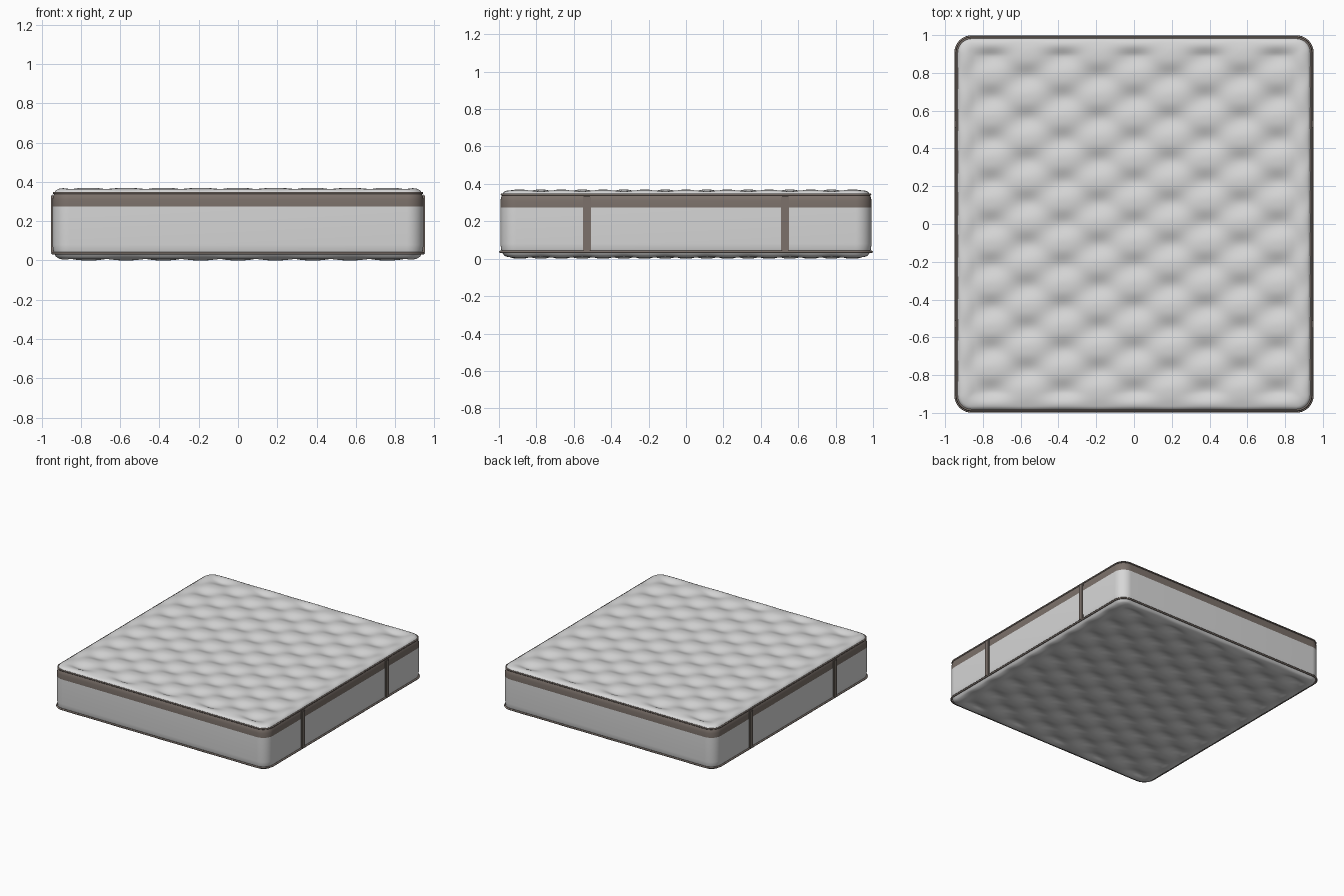
import bpy, bmesh
from math import sin, cos, pi, sqrt, hypot

if "Cube" in bpy.data.objects:
    bpy.data.objects.remove(bpy.data.objects["Cube"], do_unlink=True)

HX, HY, R = 0.944, 0.992, 0.085      # half sizes and corner radius
Z_LOW, Z_BAND, Z_TOP = 0.037, 0.275, 0.343


def material(name, rgb):
    m = bpy.data.materials.new(name)
    m.use_nodes = True
    m.diffuse_color = (*rgb, 1)
    m.node_tree.nodes["Principled BSDF"].inputs["Base Color"].default_value = (*rgb, 1)
    return m


FABRIC = material("light fabric", (0.68, 0.68, 0.68))
TRIM = material("brown trim", (0.2, 0.165, 0.145))


def finish(bm, name, mats, angle=50):
    me = bpy.data.meshes.new(name)
    bmesh.ops.recalc_face_normals(bm, faces=bm.faces)
    bm.to_mesh(me)
    bm.free()
    for m in mats:
        me.materials.append(m)
    ob = bpy.data.objects.new(name, me)
    bpy.context.collection.objects.link(ob)
    me.shade_smooth()
    me.set_sharp_from_angle(angle=angle * pi / 180)
    return ob


def outline(inset, steps=12):
    """Rounded rectangle as a loop of x, y points."""
    pts = []
    for k, (sx, sy) in enumerate([(1, 1), (-1, 1), (-1, -1), (1, -1)]):
        for i in range(steps + 1):
            a = (k + i / steps) * pi / 2
            pts.append((sx * (HX - R) + (R - inset) * cos(a),
                        sy * (HY - R) + (R - inset) * sin(a)))
    return pts


# Side wall: stacked outlines, with the brown band at the top
bm = bmesh.new()
profile = [(0.008, Z_LOW), (0.003, 0.05), (0, 0.08), (0, Z_BAND),
           (0, 0.31), (0.003, 0.328), (0.01, Z_TOP)]
loops = [[bm.verts.new((x, y, z)) for x, y in outline(d)] for d, z in profile]
for low, high in zip(loops, loops[1:]):
    n = len(low)
    for i in range(n):
        j = (i + 1) % n
        f = bm.faces.new((low[i], low[j], high[j], high[i]))
        f.material_index = int(f.calc_center_median().z > Z_BAND)
finish(bm, "side_wall", [FABRIC, TRIM])


def to_rounded(x, y):
    """Pull a rectangle point into the rounded corner; also give its edge distance."""
    dx, dy = abs(x) - (HX - R), abs(y) - (HY - R)
    if dx > 0 and dy > 0:
        k = max(dx, dy) / hypot(dx, dy)
        x = (HX - R + dx * k) * (1 if x > 0 else -1)
        y = (HY - R + dy * k) * (1 if y > 0 else -1)
    return x, y, R - max(dx, dy) - 0.008


def quilted_panel(name, z_edge, rise, sign, roll):
    """Domed sheet with a diamond lattice of tufted dimples."""
    bm = bmesh.new()
    n = 160
    spread = [0.75 * t + 0.25 * sin(t * pi / 2) for t in (2 * i / n - 1 for i in range(n + 1))]
    grid = []
    for u in spread:
        row = []
        for v in spread:
            x, y, e = to_rounded(u * (HX - 0.008), v * (HY - 0.008))
            t = min(1, max(0, e) / roll)
            dome = rise * sqrt(1 - (1 - t) ** 2)
            wave = cos(2 * pi * x / 0.38) * cos(2 * pi * y / 0.222)
            dimple = 0.024 * ((1 + wave) / 2) ** 1.4 * min(1, e / 0.09)
            row.append(bm.verts.new((x, y, z_edge + sign * (dome - dimple))))
        grid.append(row)
    for a, b in zip(grid, grid[1:]):
        for i in range(n):
            bm.faces.new((a[i], b[i], b[i + 1], a[i + 1]))
    # An open sheet needs its facing set by hand
    ob = finish(bm, name, [FABRIC], 80)
    if (ob.data.polygons[n * n // 2].normal.z > 0) != (sign > 0):
        ob.data.flip_normals()


quilted_panel("top_panel", Z_TOP, 0.027, 1, 0.06)
quilted_panel("bottom_panel", Z_LOW, Z_LOW, -1, 0.075)


# Piping around both seams
def piping(name, z, inset, radius):
    cu = bpy.data.curves.new(name, "CURVE")
    cu.dimensions = "3D"
    cu.bevel_depth = radius
    cu.bevel_resolution = 2
    pts = outline(inset)
    sp = cu.splines.new("POLY")
    sp.points.add(len(pts) - 1)
    for p, (x, y) in zip(sp.points, pts):
        p.co = (x, y, z, 1)
    sp.use_cyclic_u = True
    cu.materials.append(TRIM)
    bpy.context.collection.objects.link(bpy.data.objects.new(name, cu))


piping("top_piping", Z_TOP, 0.007, 0.006)
piping("bottom_piping", Z_LOW, 0, 0.007)

# Vertical handle straps on the two long sides
for side, sx in (("left", 1), ("right", -1)):
    for end, y in (("front", -0.53), ("back", 0.53)):
        bm = bmesh.new()
        bmesh.ops.create_cube(bm, size=1)
        for v in bm.verts:
            v.co = (sx * (HX + 0.001) + v.co.x * 0.012, y + v.co.y * 0.042,
                    (Z_LOW + 0.335) / 2 + v.co.z * (0.335 - Z_LOW))
        bmesh.ops.bevel(bm, geom=bm.edges[:], offset=0.004, segments=2, affect="EDGES")
        finish(bm, f"{side}_{end}_strap", [TRIM])
